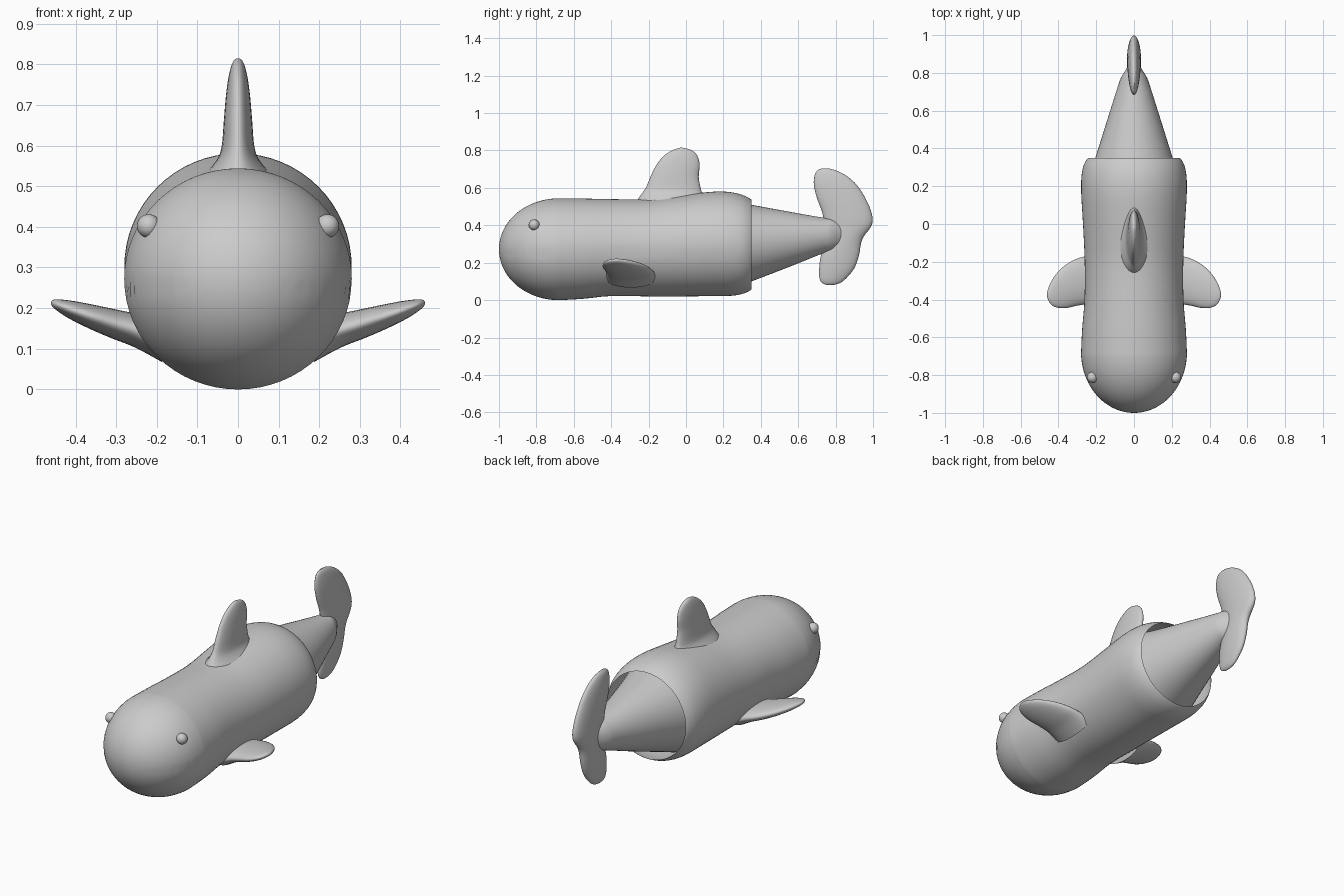
import bpy, bmesh, math, random
from mathutils import Vector

random.seed(4)
if "Cube" in bpy.data.objects:
    bpy.data.objects.remove(bpy.data.objects["Cube"])

grey = bpy.data.materials.new("plain grey")
grey.use_nodes = True
GREY = (0.6, 0.6, 0.6, 1)
grey.diffuse_color = GREY
grey.node_tree.nodes["Principled BSDF"].inputs["Base Color"].default_value = GREY


def finish(name, bm, angle=45):
    bmesh.ops.recalc_face_normals(bm, faces=bm.faces)
    mesh = bpy.data.meshes.new(name)
    bm.to_mesh(mesh)
    bm.free()
    obj = bpy.data.objects.new(name, mesh)
    bpy.context.collection.objects.link(obj)
    mesh.materials.append(grey)
    bpy.ops.object.select_all(action='DESELECT')
    obj.select_set(True)
    bpy.context.view_layer.objects.active = obj
    bpy.ops.object.shade_smooth_by_angle(angle=math.radians(angle))
    return obj


def smooth_rows(rows, steps):
    """Interpolate rows of numbers with a Catmull-Rom spline."""
    rows = [Vector(r) for r in rows]
    out = []
    for i in range(len(rows) - 1):
        a, b, c, d = (rows[min(max(i + k, 0), len(rows) - 1)] for k in (-1, 0, 1, 2))
        for s in range(steps):
            t = s / steps
            out.append(0.5 * (2 * b + (c - a) * t + (2 * a - 5 * b + 4 * c - d) * t * t
                              + (3 * b - a - 3 * c + d) * t ** 3))
    return out + [rows[-1]]


def loft(rings, segments, cap_start=True, cap_end=True):
    """Skin elliptical rings given as (centre, half axis, half axis)."""
    bm = bmesh.new()
    loops = []
    for centre, u, v in rings:
        angles = [2 * math.pi * k / segments for k in range(segments)]
        loops.append([bm.verts.new(centre + u * math.cos(a) + v * math.sin(a)) for a in angles])
    for a, b in zip(loops, loops[1:]):
        for k in range(segments):
            n = (k + 1) % segments
            bm.faces.new((a[k], a[n], b[n], b[k]))
    for loop, cap in ((loops[0], cap_start), (loops[-1], cap_end)):
        if cap:
            bm.faces.new(loop)
    return bm


def round_rings(rows):
    """Rows of (y, centre z, radius across, radius up)."""
    return [(Vector((0, y, z)), Vector((rx, 0, 0)), Vector((0, 0, rz))) for y, z, rx, rz in rows]


def upright_rings(rows):
    """Rows of (z, front y, back y, half thickness)."""
    return [(Vector((0, (f + b) / 2, z)), Vector((0, (b - f) / 2, 0)), Vector((t, 0, 0)))
            for z, f, b, t in rows]


# Body: rounded head, slight waist, flared shell open at the rear
head = []
for k in range(1, 15):
    a = math.pi / 2 * k / 15
    head.append((-0.68 - 0.32 * math.cos(a), 0.272, 0.28 * math.sin(a), 0.272 * math.sin(a)))
head.insert(0, (-1.0, 0.272, 0.004, 0.004))
trunk = [(-0.68, 0.272, 0.28, 0.272), (-0.55, 0.275, 0.274, 0.268), (-0.4, 0.281, 0.262, 0.259),
         (-0.2, 0.28, 0.261, 0.26), (0, 0.292, 0.27, 0.272), (0.15, 0.301, 0.279, 0.279),
         (0.24, 0.3, 0.279, 0.277), (0.3, 0.298, 0.27, 0.265), (0.335, 0.297, 0.255, 0.25),
         (0.35, 0.297, 0.243, 0.24)]
bm = loft(round_rings(smooth_rows(head + trunk, 3)), 64, cap_end=False)
# Faint uneven seam along the mouth line
for v in bm.verts:
    if 0.235 < v.co.z < 0.265 and -0.98 < v.co.y < 0.28:
        v.co.x *= 1 - random.uniform(0, 0.012)
finish("body", bm)

# Tail stem: cone reaching inside the shell, rounded at its thin end
stem = [(0.2, 0.292, 0.255, 0.25), (0.35, 0.305, 0.205, 0.205), (0.55, 0.325, 0.142, 0.148),
        (0.73, 0.345, 0.085, 0.096), (0.78, 0.35, 0.066, 0.085), (0.83, 0.355, 0.035, 0.06),
        (0.87, 0.36, 0.01, 0.02)]
finish("tail_stem", loft(round_rings(smooth_rows(stem, 4)), 48))

# Dorsal fin with a flared foot
dorsal = [(0.52, -0.27, 0.12, 0.09), (0.565, -0.24, 0.09, 0.052), (0.6, -0.215, 0.078, 0.04),
          (0.66, -0.19, 0.068, 0.035), (0.72, -0.16, 0.073, 0.03), (0.765, -0.125, 0.064, 0.024),
          (0.795, -0.085, 0.04, 0.017), (0.81, -0.05, 0.005, 0.01), (0.815, -0.03, -0.02, 0.003)]
finish("dorsal_fin", loft(upright_rings(smooth_rows(dorsal, 4)), 32))

# Tail fin: large upper lobe and smaller lower lobe
tail = [(0.08, 0.755, 0.785, 0.003), (0.09, 0.73, 0.82, 0.012), (0.115, 0.714, 0.855, 0.02),
        (0.17, 0.712, 0.9, 0.029), (0.24, 0.722, 0.925, 0.034), (0.3, 0.75, 0.935, 0.036),
        (0.34, 0.76, 0.95, 0.037), (0.39, 0.755, 0.988, 0.037), (0.43, 0.738, 0.998, 0.037),
        (0.48, 0.725, 0.988, 0.036), (0.54, 0.702, 0.962, 0.034), (0.61, 0.684, 0.918, 0.029),
        (0.66, 0.686, 0.865, 0.022), (0.69, 0.699, 0.81, 0.014), (0.704, 0.725, 0.765, 0.003)]
finish("tail_fin", loft(upright_rings(smooth_rows(tail, 3)), 32))

# Side fins: rows of (x, z, front y, back y, half thickness), mirrored
paddle = [(0.17, 0.115, -0.43, -0.16, 0.048), (0.24, 0.142, -0.425, -0.168, 0.039),
          (0.3, 0.16, -0.432, -0.183, 0.034), (0.36, 0.179, -0.445, -0.215, 0.028),
          (0.41, 0.196, -0.442, -0.262, 0.021), (0.44, 0.207, -0.425, -0.308, 0.014),
          (0.455, 0.213, -0.4, -0.345, 0.008), (0.46, 0.215, -0.38, -0.365, 0.002)]
for side, s in (("left", 1), ("right", -1)):
    rings = [(Vector((s * x, (f + b) / 2, z)), Vector((0, (b - f) / 2, 0)),
              Vector((-0.35 * s * t, 0, t)))
             for x, z, f, b, t in smooth_rows(paddle, 4)]
    finish(side + "_side_fin", loft(rings, 32))

# Eyes: small beads on the head
for side, s in (("left", 1), ("right", -1)):
    bm = bmesh.new()
    bmesh.ops.create_uvsphere(bm, u_segments=24, v_segments=16, radius=0.029)
    bmesh.ops.translate(bm, verts=bm.verts, vec=(s * 0.22, -0.812, 0.402))
    finish(side + "_eye", bm)
